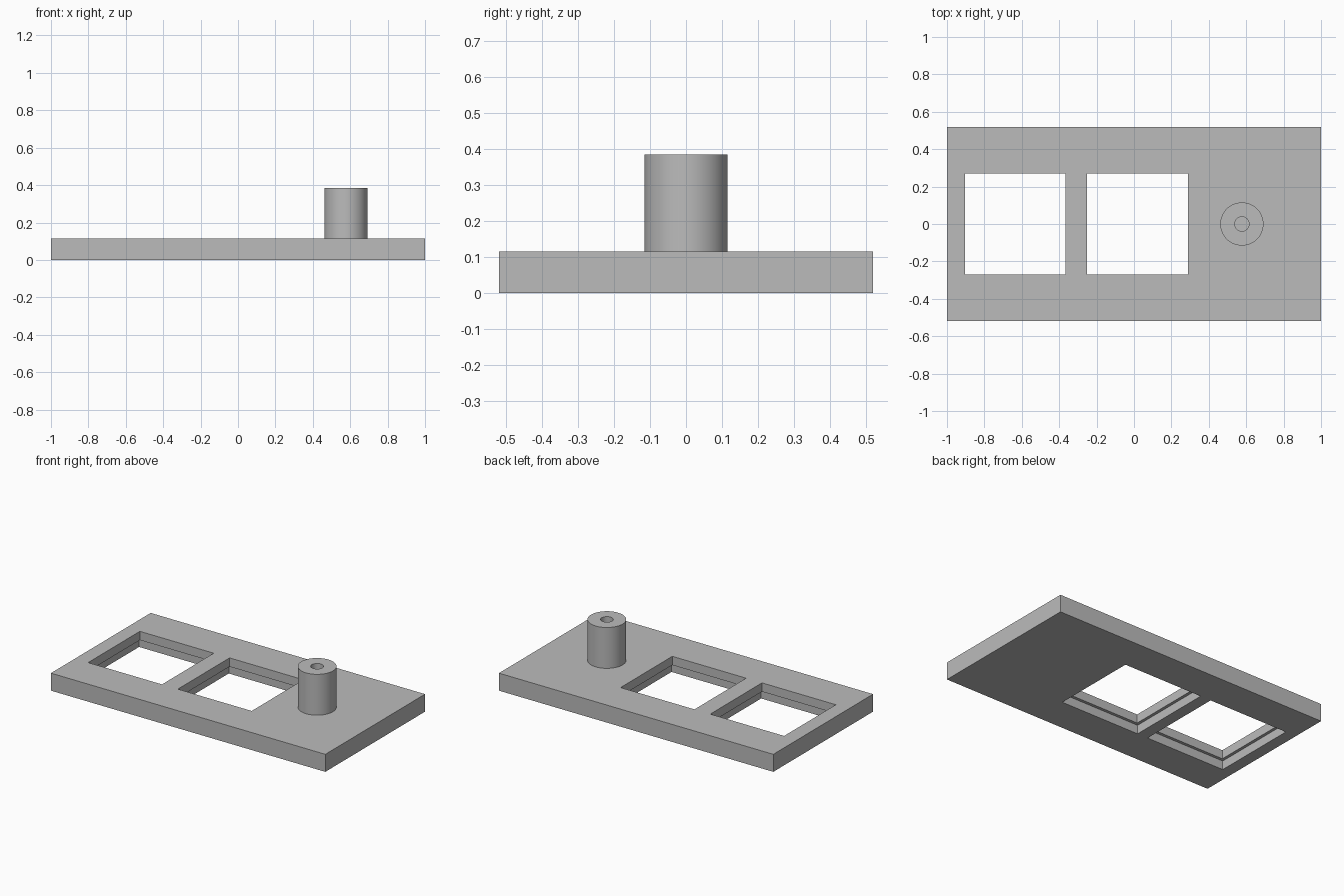
import bpy, bmesh, math
from mathutils import Matrix, Vector

cube = bpy.data.objects.get("Cube")
if cube:
    bpy.data.objects.remove(cube, do_unlink=True)

MM = 1 / 26          # the plate is 52 mm long and spans 2 units
THICK = 3 * MM       # plate thickness
LIP = 1.5 * MM       # height of the ledge under each opening
POST_X = 15 * MM

grey = bpy.data.materials.new("plain grey")
grey.use_nodes = True
grey.diffuse_color = (0.5, 0.5, 0.5, 1)
grey.node_tree.nodes["Principled BSDF"].inputs["Base Color"].default_value = (0.5, 0.5, 0.5, 1)


def add_object(name, bm):
    mesh = bpy.data.meshes.new(name)
    bmesh.ops.recalc_face_normals(bm, faces=bm.faces)
    bm.to_mesh(mesh)
    bm.free()
    mesh.materials.append(grey)
    obj = bpy.data.objects.new(name, mesh)
    bpy.context.collection.objects.link(obj)
    return obj


def box(name, x, width, depth, z0, z1):
    bm = bmesh.new()
    place = Matrix.Translation((x, 0, (z0 + z1) / 2)) @ Matrix.Diagonal((width, depth, z1 - z0, 1))
    bmesh.ops.create_cube(bm, size=1, matrix=place)
    return add_object(name, bm)


def activate(obj):
    bpy.ops.object.select_all(action='DESELECT')
    obj.select_set(True)
    bpy.context.view_layer.objects.active = obj


def cut(target, cutter):
    activate(target)
    mod = target.modifiers.new("cut", 'BOOLEAN')
    mod.operation = 'DIFFERENCE'
    mod.solver = 'EXACT'
    mod.object = cutter
    bpy.ops.object.modifier_apply(modifier=mod.name)
    bpy.data.objects.remove(cutter, do_unlink=True)


# Base plate with two square openings, each wider on the underside
plate = box("base_plate", 0, 52 * MM, 27 * MM, 0, THICK)
for x in (-16.5 * MM, 0.5 * MM):
    cut(plate, box("opening_cutter", x, 14 * MM, 14 * MM, -MM, THICK + MM))
    cut(plate, box("recess_cutter", x, 15 * MM, 15 * MM, -MM, LIP))

# Hollow post, turned from its wall profile
bm = bmesh.new()
profile = [(3, 3), (3, 10), (1, 10), (1, 3)]
verts = [bm.verts.new((POST_X + r * MM, 0, z * MM)) for r, z in profile]
edges = [bm.edges.new(pair) for pair in zip(verts, verts[1:])]
bmesh.ops.spin(bm, geom=verts + edges, cent=Vector((POST_X, 0, 0)), axis=(0, 0, 1),
               angle=math.tau, steps=64, use_merge=True)
bmesh.ops.remove_doubles(bm, verts=bm.verts, dist=0.0001)
post = add_object("hollow_post", bm)
activate(post)
bpy.ops.object.shade_smooth_by_angle(angle=math.radians(30))
